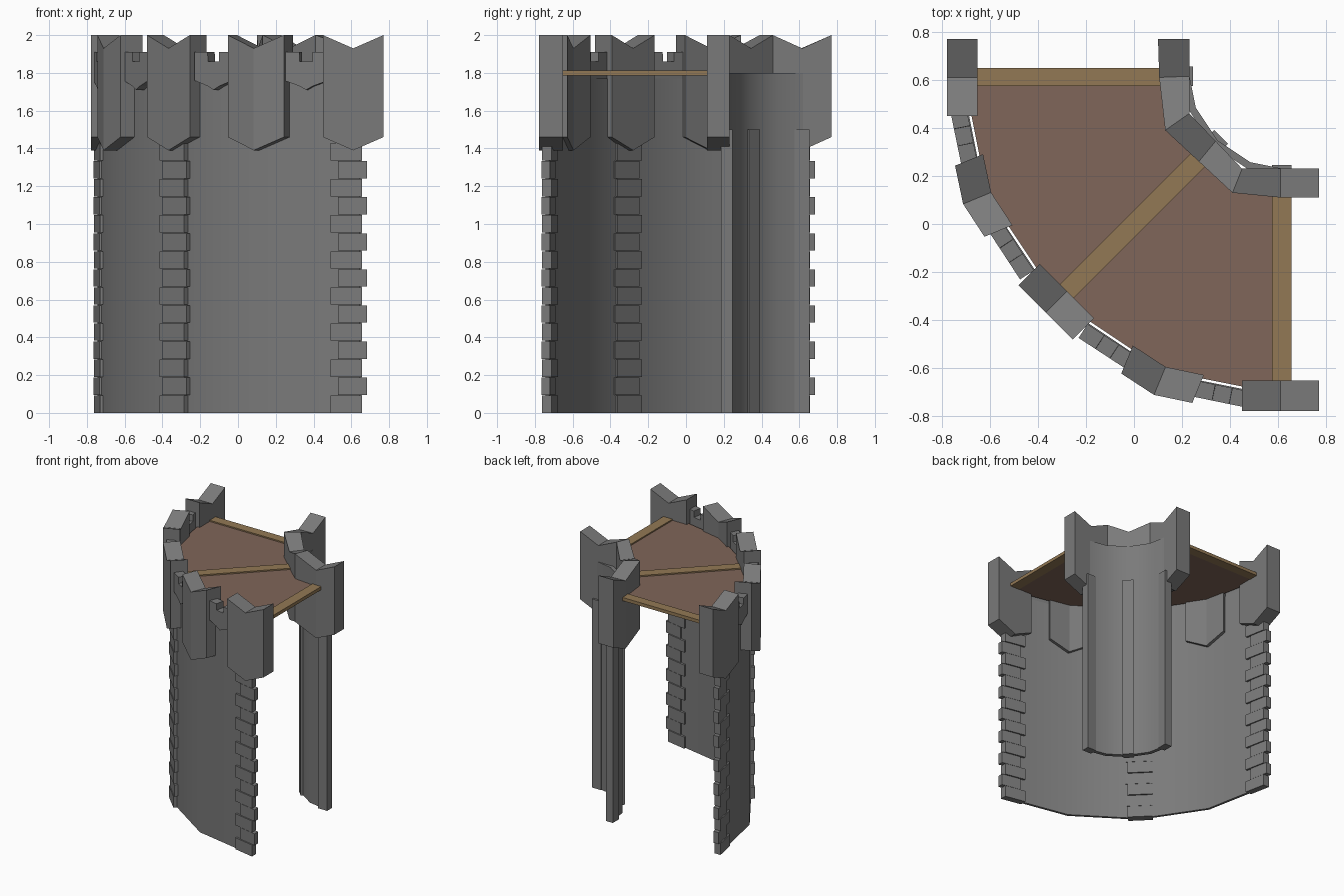
import bpy, bmesh, math

if "Cube" in bpy.data.objects:
    bpy.data.objects.remove(bpy.data.objects["Cube"])

C = 0.645          # centre of the quarter circle (x and y)
R = 1.39           # outer wall corner radius


def material(name, rgb):
    m = bpy.data.materials.new(name)
    m.diffuse_color = (*rgb, 1)
    m.use_nodes = True
    m.node_tree.nodes["Principled BSDF"].inputs["Base Color"].default_value = m.diffuse_color
    return m


STONE = material("grey stone", (0.195, 0.195, 0.195))
FLOOR = material("brown floor", (0.215, 0.132, 0.1))
WOOD = material("tan timber", (0.29, 0.19, 0.09))


def at(a, r, t=0.0):
    """Plan point: angle a (0 = -x side, 90 = -y side), radius r, tangent shift t."""
    a = math.radians(a)
    return (C - r * math.cos(a) + t * math.sin(a),
            C - r * math.sin(a) - t * math.cos(a))


def strip(name, inner, outer, bottoms, tops, mat, bm=None):
    """Closed solid swept through matching inner/outer plan points."""
    own = bm is None
    if own:
        bm = bmesh.new()
    rings = []
    for i, o, b, t in zip(inner, outer, bottoms, tops):
        rings.append([bm.verts.new(p) for p in
                      ((*i, b), (*o, b), (*o, t), (*i, t))])
    for p, q in zip(rings, rings[1:]):
        for k in range(4):
            n = (k + 1) % 4
            bm.faces.new((p[k], p[n], q[n], q[k]))
    bm.faces.new(rings[0])
    bm.faces.new(rings[-1][::-1])
    if own:
        return finish(name, bm, mat)


def finish(name, bm, mat):
    bmesh.ops.recalc_face_normals(bm, faces=bm.faces)
    me = bpy.data.meshes.new(name)
    bm.to_mesh(me)
    bm.free()
    me.materials.append(mat)
    ob = bpy.data.objects.new(name, me)
    bpy.context.collection.objects.link(ob)
    return ob


def smooth(ob):
    bpy.ops.object.select_all(action='DESELECT')
    ob.select_set(True)
    bpy.context.view_layer.objects.active = ob
    bpy.ops.object.shade_smooth_by_angle(angle=math.radians(30))


BOT, TOP = (1.46, 1.39, 1.46), (2.0, 1.93, 2.0)   # swallowtail profile
ANGLES = [0, 22.5, 45, 67.5, 90]

# Thin curved outer wall and the inner turret wall
for name, r0, r1, top in (("outer_wall", R - 0.02, R, 1.77),
                          ("inner_wall", 0.42, 0.45, 1.8)):
    smooth(strip(name, [at(a, r0) for a in ANGLES], [at(a, r1) for a in ANGLES],
                 [0] * 5, [top] * 5, STONE))

# Vertical ribs on the inner wall
for a, t0, t1 in ((0, -0.01, 0.07), (45, -0.04, 0.04), (90, -0.07, 0.01)):
    strip("inner_wall_rib", [at(a, 0.40, t) for t in (t0, t1)],
          [at(a, 0.46, t) for t in (t0, t1)], [0, 0], [1.5, 1.5], STONE)

# Outer merlons: end ones shifted, every second one bent round a wall corner
for a, shift, r, bend in ((0, 0.035, 1.36, 0), (22.5, 0, 1.375, 0.03),
                          (45, 0, 1.37, 0), (67.5, 0, 1.375, 0.03),
                          (90, -0.035, 1.36, 0)):
    ts = [shift - 0.16, shift, shift + 0.16]
    bs = (0, bend, 0)
    strip("merlon", [at(a, r - 0.063 + b, t) for t, b in zip(ts, bs)],
          [at(a, r + 0.063 + b, t) for t, b in zip(ts, bs)], BOT, TOP, STONE)

# Notched parapets between the merlons
TS = (-0.12, -0.036, -0.035, 0, 0.035, 0.036, 0.12)
for a in (11.6, 33.2, 56.8, 78.4):
    strip("parapet", [at(a, 1.348, t) for t in TS], [at(a, 1.416, t) for t in TS],
          [1.71 + 0.05 * min(1, abs(t) / 0.09) for t in TS],
          [1.86 if abs(t) < 0.0355 else 1.91 for t in TS], STONE)

# Inner merlons: three mitred pieces
inner_plan = [
    [(0.10, 0.77), (0.105, 0.61), (0.13, 0.39)],
    [(0.13, 0.39), (0.27, 0.26), (0.41, 0.13)],
    [(0.41, 0.13), (0.61, 0.11), (0.77, 0.11)]]
outer_plan = [
    [(0.23, 0.77), (0.23, 0.615), (0.23, 0.46)],
    [(0.23, 0.46), (0.34, 0.345), (0.45, 0.23)],
    [(0.45, 0.23), (0.61, 0.23), (0.77, 0.23)]]
for i, o in zip(inner_plan, outer_plan):
    strip("inner_merlon", i, o, BOT, TOP, STONE)

# Alternating corner stones at the two ends and the middle of the outer wall
for name, a, side in (("left_corner_stones", 0, 1),
                      ("middle_corner_stones", 45, 0),
                      ("right_corner_stones", 90, -1)):
    bm = bmesh.new()
    for k in range(15):
        z0, z1 = k * 0.0955, (k + 1) * 0.0955 - 0.004
        odd = k % 2
        if side:
            t0, t1 = ((-0.037, 0.115) if odd else (-0.012, 0.155))
            slope = -math.tan(math.radians(11.25))
            ts = [t0, t1] if side > 0 else [-t0, -t1]
            drops = [slope * t0, slope * t1]
            r0, r1 = (R - 0.032, R + 0.012) if odd else (R - 0.036, R + 0.016)
            drops = [-0.2 * abs(t0) * (-1 if t0 < 0 else 1), -0.2 * t1]
        else:
            ts = [-0.085, 0.1] if odd else [-0.1, 0.085]
            drops = [0, 0]
            r0, r1 = (R - 0.045, R + 0.006) if odd else (R - 0.05, R + 0.01)
        strip("", [at(a, r0 + d, t) for t, d in zip(ts, drops)],
              [at(a, r1 + d, t) for t, d in zip(ts, drops)],
              [z0, z0], [z1, z1], None, bm)
    finish(name, bm, STONE)

# Walkway floor
strip("floor", [at(a, 0.49) for a in ANGLES], [at(a, 1.36) for a in ANGLES],
      [1.79] * 5, [1.803] * 5, FLOOR)

# Floor timbers along both edges and the diagonal
for a, t0, t1, r0, r1 in ((0, -0.004, 0.07, 0.52, 1.30),
                          (45, -0.04, 0.04, 0.50, 1.34),
                          (90, -0.07, 0.01, 0.52, 1.30)):
    strip("floor_timber", [at(a, r0, t) for t in (t0, t1)],
          [at(a, r1, t) for t in (t0, t1)],
          [1.79 if a == 45 else 1.787] * 2, [1.813] * 2, WOOD)
